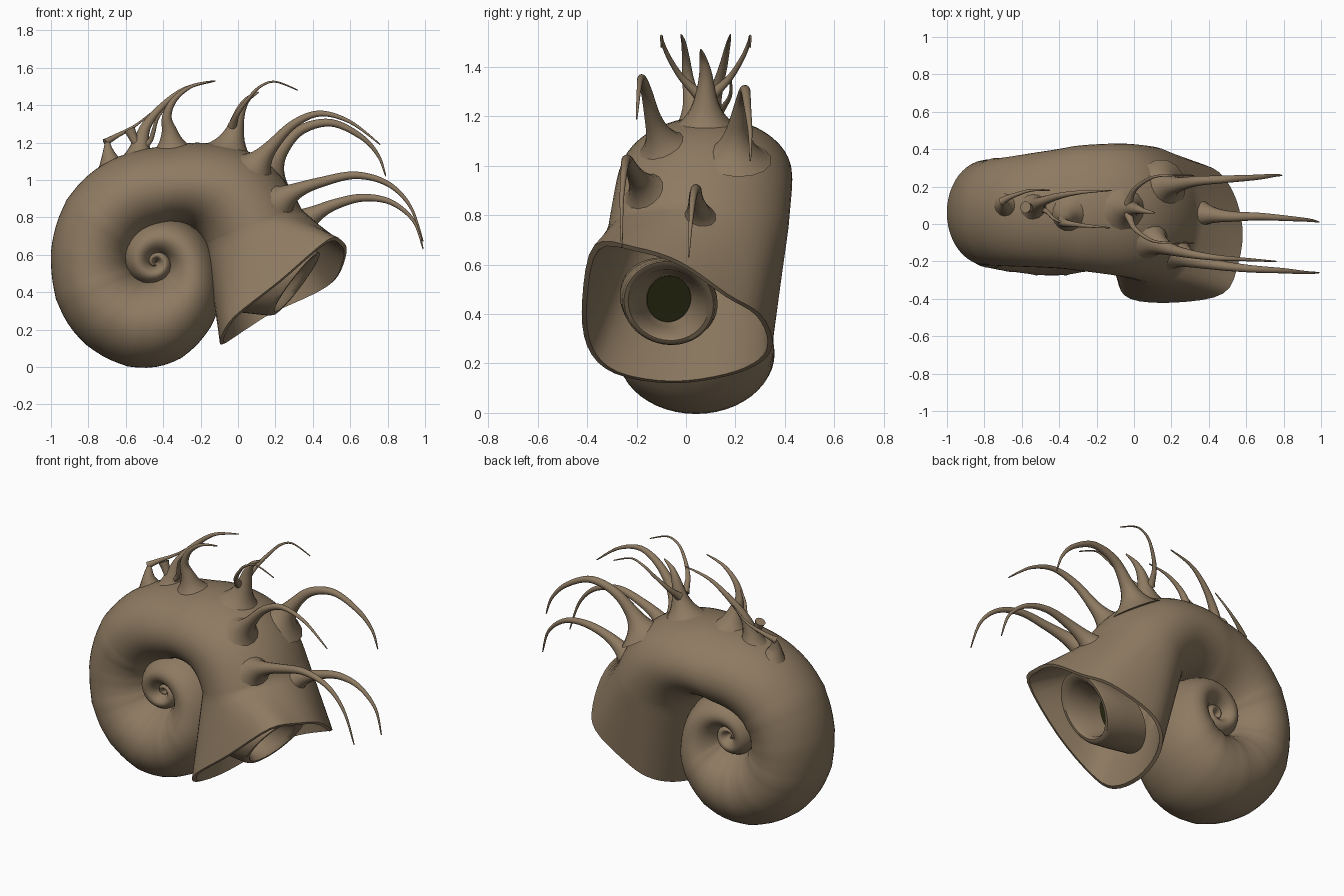
import bpy, bmesh, math
from mathutils import Vector

cube = bpy.data.objects.get("Cube")
if cube:
    bpy.data.objects.remove(cube)


def material(name, rgb):
    m = bpy.data.materials.new(name)
    m.use_nodes = True
    m.diffuse_color = (*rgb, 1)
    bsdf = m.node_tree.nodes["Principled BSDF"]
    bsdf.inputs["Base Color"].default_value = (*rgb, 1)
    bsdf.inputs["Roughness"].default_value = 0.8
    return m


BROWN = material("shell brown", (0.27, 0.195, 0.12))
DARK = material("dark olive", (0.035, 0.037, 0.01))
SEG = 48
CENTRE = Vector((-0.44, 0, 0.56))


def catmull(points, steps, closed=False):
    """Smooth curve through points of any dimension."""
    pts = [Vector(p) for p in points]
    n = len(pts)
    out = []
    for i in range(n if closed else n - 1):
        pick = (lambda k: pts[k % n]) if closed else (lambda k: pts[min(max(k, 0), n - 1)])
        a, b, c, d = (pick(i + k) for k in (-1, 0, 1, 2))
        for s in range(steps):
            t = s / steps
            out.append(b + ((c - a) * t + (a * 2 - b * 5 + c * 4 - d) * t * t
                            + (b * 3 - a - c * 3 + d) * t ** 3) * 0.5)
    return out if closed else out + [pts[-1]]


def loft(name, rings, mat=BROWN):
    """Skin a list of equal rings into one smooth, capped object."""
    bm = bmesh.new()
    loops = [[bm.verts.new(p) for p in ring] for ring in rings]
    for lo, hi in zip(loops, loops[1:]):
        for i in range(len(lo)):
            j = (i + 1) % len(lo)
            bm.faces.new((lo[i], lo[j], hi[j], hi[i]))
    bm.faces.new(loops[0])
    bm.faces.new(loops[-1])
    bmesh.ops.recalc_face_normals(bm, faces=bm.faces)
    mesh = bpy.data.meshes.new(name)
    bm.to_mesh(mesh)
    bm.free()
    mesh.materials.append(mat)
    obj = bpy.data.objects.new(name, mesh)
    bpy.context.collection.objects.link(obj)
    bpy.ops.object.select_all(action="DESELECT")
    obj.select_set(True)
    bpy.context.view_layer.objects.active = obj
    bpy.ops.object.shade_smooth_by_angle(angle=math.radians(50))


def mix(ring_a, ring_b, t):
    return [a.lerp(b, t) for a, b in zip(ring_a, ring_b)]


def scaled(ring, k, shift=Vector()):
    mid = sum(ring, Vector()) / len(ring)
    return [mid + (p - mid) * k + shift for p in ring]


def whorl_ring(degrees, r_in, r_out, half_width, y_mid):
    """Oval cross-section of the coil at one angle about the axis."""
    phi = math.radians(degrees)
    out = Vector((math.cos(phi), 0, math.sin(phi)))
    # faint growth ribs on the older part of the last whorl
    rib = 1 + (0.015 * max(0, math.sin(phi * 13)) ** 6 if 130 < degrees < 330 else 0)
    ring = []
    for i in range(SEG):
        a = math.tau * i / SEG
        r = (r_in + r_out) / 2 + (r_out - r_in) / 2 * math.cos(a) * rib
        ring.append(CENTRE + out * r + Vector((0, y_mid + half_width * math.sin(a) * rib, 0)))
    return ring


# Coil stations: angle, inner radius, outer radius, half width, middle y
stations = [
    (1000, 0.0, 0.03, 0.14, 0.05), (900, 0.0, 0.05, 0.16, 0.05), (720, 0.0, 0.1, 0.18, 0.05),
    (630, 0.0, 0.13, 0.19, 0.05), (540, 0.01, 0.18, 0.205, 0.05), (450, 0.02, 0.23, 0.225, 0.05),
    (360, 0.05, 0.33, 0.26, 0.05), (315, 0.07, 0.44, 0.295, 0.045), (270, 0.08, 0.56, 0.315, 0.04),
    (225, 0.11, 0.575, 0.3, 0.05), (180, 0.13, 0.56, 0.28, 0.06), (135, 0.14, 0.585, 0.29, 0.065),
    (90, 0.17, 0.615, 0.315, 0.08), (70, 0.21, 0.68, 0.335, 0.085), (45, 0.27, 0.79, 0.355, 0.075),
    (20, 0.28, 0.83, 0.365, 0.05)]
coil = [whorl_ring(*s) for s in catmull(stations, 9)]

# Slanted, flaring rim of the mouth
rim = catmull([
    (0.58, -0.02, 0.61), (0.53, 0.17, 0.48), (0.42, 0.3, 0.4), (0.18, 0.35, 0.29),
    (0.05, 0.31, 0.21), (-0.04, 0.17, 0.15), (-0.09, -0.06, 0.12), (-0.09, -0.29, 0.16),
    (-0.02, -0.4, 0.27), (0.22, -0.42, 0.46), (0.48, -0.37, 0.68), (0.56, -0.2, 0.67)], 4, True)
flare = [mix(coil[-1], rim, t / 8) for t in range(1, 9)]
lip = scaled(rim, 0.95, Vector((0.004, 0, -0.004)))
throat = scaled(coil[-1], 0.8)
bowl = [mix(lip, throat, t / 8) for t in range(9)]
loft("spiral_shell", coil + flare + bowl)

# Rolled tube lying in the mouth, its slanted opening over a dark hollow
normal = Vector((0.78, -0.08, -0.6)).normalized()
side = Vector((0, 1, -0.28)).normalized()
up = normal.cross(side).normalized()


def tube_ring(back, width, height):
    mid = Vector((0.31, -0.07, 0.445)) + Vector((-0.98, 0, 0.08)) * back
    return [mid + side * width * math.cos(math.tau * i / SEG)
            + up * height * math.sin(math.tau * i / SEG) for i in range(SEG)]


loft("inner_tube", [tube_ring(*s) for s in (
    (0.28, 0.2, 0.2), (0.14, 0.2, 0.21), (0.02, 0.19, 0.215), (0, 0.182, 0.21),
    (0, 0.165, 0.19), (0.03, 0.145, 0.165), (0.14, 0.115, 0.14), (0.22, 0.09, 0.12))])
loft("tube_hollow", [tube_ring(0.216, 0.088, 0.118), tube_ring(0.21, 0.088, 0.118)], DARK)


def spine(name, points, thick, root):
    """Curved horn, flaring into the shell at the root and fine at the tip."""
    path = catmull(points, 9)
    rings = []
    for i, p in enumerate(path):
        t = i / (len(path) - 1)
        d = (path[min(i + 1, len(path) - 1)] - path[max(i - 1, 0)]).normalized()
        u = d.cross(Vector((0, 1, 0))).normalized()
        v = d.cross(u)
        r = thick * (1 - t) + 0.003 + root * math.exp(-(p - path[0]).length / 0.065)
        rings.append([p + (u * math.cos(a) + v * math.sin(a)) * r
                      for a in (math.tau * k / 14 for k in range(14))])
    loft(name, rings)


# Long spines sweeping forward over the mouth
spine("lower_middle_spine", [(0.31, 0.06, 0.74), (0.4, 0.05, 0.81), (0.52, 0.04, 0.87), (0.67, 0.04, 0.905),
      (0.82, 0.03, 0.88), (0.94, 0.02, 0.78), (0.99, 0.01, 0.63)], 0.035, 0.11)
spine("lower_right_spine", [(0.2, -0.14, 0.87), (0.31, -0.19, 0.94), (0.45, -0.22, 0.99), (0.63, -0.24, 1.025),
      (0.8, -0.25, 0.98), (0.92, -0.26, 0.86), (0.99, -0.26, 0.67)], 0.034, 0.11)
spine("upper_right_spine", [(0.08, -0.08, 1.05), (0.18, -0.13, 1.18), (0.3, -0.16, 1.3), (0.44, -0.18, 1.355),
      (0.6, -0.19, 1.31), (0.76, -0.2, 1.19)], 0.032, 0.11)
spine("upper_left_spine", [(0.15, 0.2, 1.03), (0.23, 0.21, 1.16), (0.34, 0.23, 1.27), (0.5, 0.24, 1.305),
      (0.66, 0.25, 1.23), (0.75, 0.26, 1.13), (0.79, 0.26, 1.02)], 0.034, 0.11)

# Crest spine with a thin whisker on each side
spine("crest_spine", [(-0.05, 0.08, 1.15), (-0.02, 0.08, 1.25), (0.01, 0.08, 1.36),
      (0.05, 0.07, 1.43), (0.11, 0.06, 1.47)], 0.045, 0.09)
for name, s in (("right_whisker", -1), ("left_whisker", 1)):
    spine(name, [(-0.03, 0.08 + s * 0.03, 1.29), (0.0, 0.08 + s * 0.1, 1.36), (0.06, 0.08 + s * 0.15, 1.44),
          (0.12, 0.08 + s * 0.175, 1.5), (0.2, 0.08 + s * 0.18, 1.525), (0.32, 0.08 + s * 0.18, 1.48)],
          0.01, 0.012)

# Rear spines, drawn out into fine threads
spine("rear_spine_front", [(-0.35, 0.05, 1.15), (-0.365, 0.03, 1.25), (-0.38, 0.01, 1.34),
      (-0.34, 0, 1.43), (-0.25, -0.01, 1.5), (-0.13, -0.02, 1.53)], 0.03, 0.09)
spine("rear_spine_middle", [(-0.53, 0.09, 1.1), (-0.52, 0.1, 1.19), (-0.49, 0.12, 1.29),
      (-0.4, 0.15, 1.4), (-0.28, 0.17, 1.49), (-0.12, 0.18, 1.53)], 0.034, 0.075)
spine("rear_spine_back", [(-0.67, 0.1, 1.05), (-0.69, 0.1, 1.13), (-0.7, 0.12, 1.21)], 0.04, 0.06)
spine("rear_thread", [(-0.71, 0.12, 1.2), (-0.65, 0.15, 1.235), (-0.55, 0.18, 1.29),
      (-0.45, 0.18, 1.37)], 0.012, 0.006)
spine("rear_bridge", [(-0.58, 0.09, 1.27), (-0.53, 0.08, 1.18), (-0.47, 0.07, 1.21), (-0.43, 0.03, 1.33),
      (-0.37, 0, 1.4)], 0.018, 0.01)
